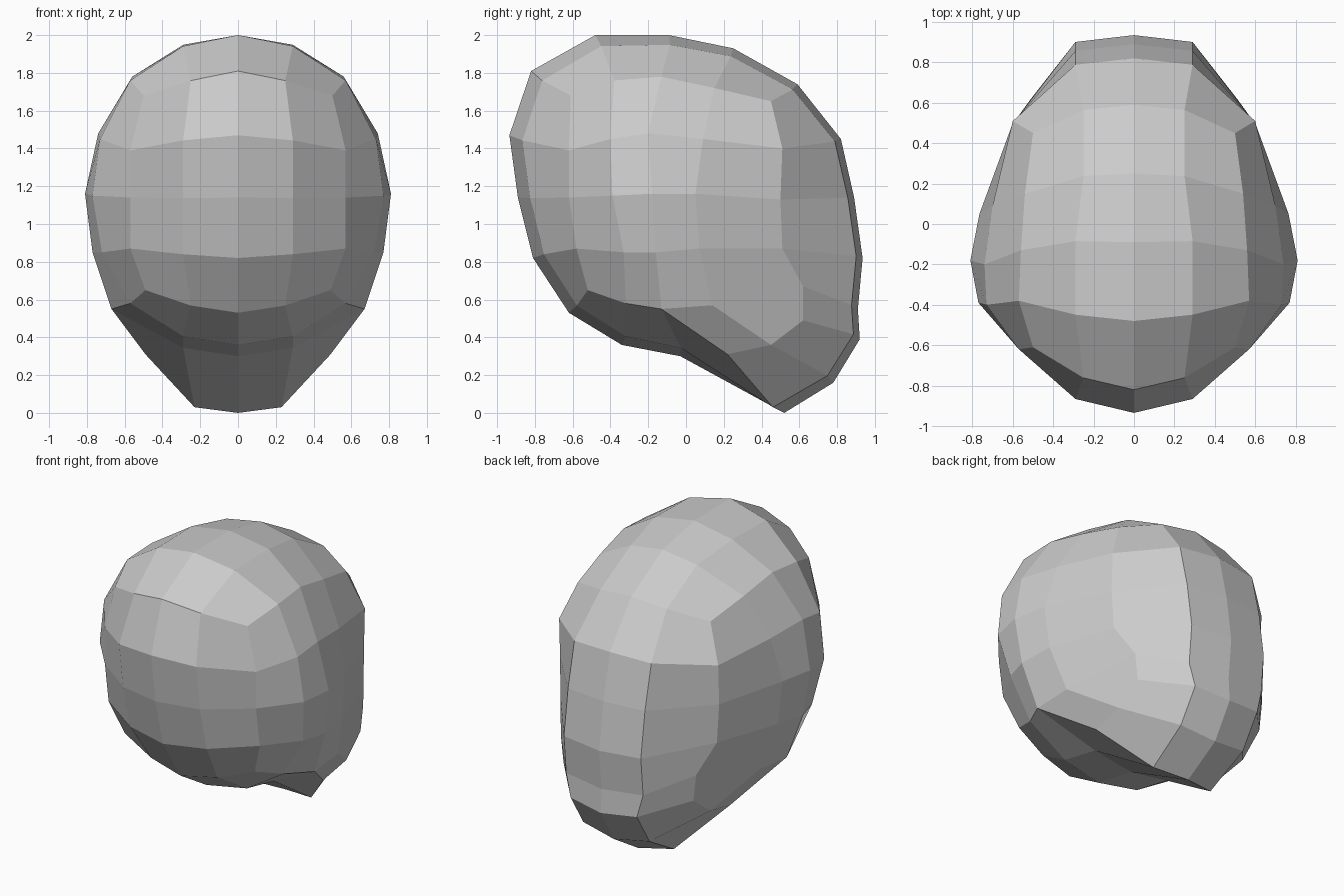
import bpy, bmesh

if "Cube" in bpy.data.objects:
    bpy.data.objects.remove(bpy.data.objects["Cube"])

# Centre profile of the head (y, z): crown, back, neck stump, jaw, face
profile = [(-.82, 1.81), (-.48, 2), (-.09, 2), (.25, 1.93), (.59, 1.74),
           (.82, 1.45), (.89, 1.14), (.935, .82), (.91, .55), (.92, .39),
           (.78, .16), (.52, 0), (-.03, .30), (-.34, .36), (-.62, .53),
           (-.81, .82), (-.89, 1.14), (-.935, 1.47)]
N = len(profile)

# Outer loop (x, y, z) following the same 18 stations
outer = [(.50, -.61, 1.68), (.57, -.38, 1.76), (.56, -.13, 1.78), (.54, .15, 1.72), (.50, .45, 1.65),
         (.60, .51, 1.40), (.60, .50, 1.13), (.59, .51, .87), (.51, .62, .67), (.49, .62, .49),
         (.50, .45, .36), (.49, .22, .31), (.67, -.13, .55), (.57, -.32, .58), (.49, -.52, .65),
         (.57, -.58, .87), (.57, -.62, 1.14), (.57, -.62, 1.39)]

# Inside of the side panel, three rows from temple to cheek, and the neck root
panel = [[(.73, -.40, 1.45), (.74, -.20, 1.48), (.70, .09, 1.45)],
         [(.77, -.39, 1.15), (.81, -.18, 1.16), (.765, .05, 1.16)],
         [(.72, -.33, .85), (.77, -.16, .85), (.74, .07, .87)]]
neck_root = (.66, .14, .57)


def inner(i):
    """Middle loop: the profile pulled slightly inward and moved out in x."""
    y, z = profile[i]
    f = .945 + .02 * y
    x = .25 if i in (0, 3, 4, 9, 10, 11, 14) else .29
    return (x, y * f, 1.1 + (z - 1.1) * f)


bm = bmesh.new()
a = [bm.verts.new((0, y, z)) for y, z in profile]
b = [bm.verts.new(inner(i)) for i in range(N)]
c = [bm.verts.new(p) for p in outer]
b[11].co = (.23, .46, .03)

# Two strips of quads running around the head
for p, q in ((a, b), (b, c)):
    for i in range(N):
        j = (i + 1) % N
        bm.faces.new((p[i], p[j], q[j], q[i]))

# Side panel
root = bm.verts.new(neck_root)
grid = [c[0:5]]
for r, row in enumerate(panel, 1):
    grid.append([c[N - r]] + [bm.verts.new(p) for p in row] + [c[4 + r]])
grid.append([c[14], c[13], c[12], root, c[8]])
for r in range(4):
    for k in range(4):
        bm.faces.new((grid[r][k], grid[r][k + 1], grid[r + 1][k + 1], grid[r + 1][k]))

# Side of the neck
bm.faces.new((root, c[8], c[9], c[10]))
bm.faces.new((c[12], root, c[10], c[11]))

# Other half by mirroring
bmesh.ops.mirror(bm, geom=bm.verts[:] + bm.edges[:] + bm.faces[:], axis='X', merge_dist=.001)
bmesh.ops.remove_doubles(bm, verts=bm.verts[:], dist=.001)
bmesh.ops.recalc_face_normals(bm, faces=bm.faces[:])

mesh = bpy.data.meshes.new("head")
bm.to_mesh(mesh)
bm.free()
head = bpy.data.objects.new("head", mesh)
bpy.context.collection.objects.link(head)
